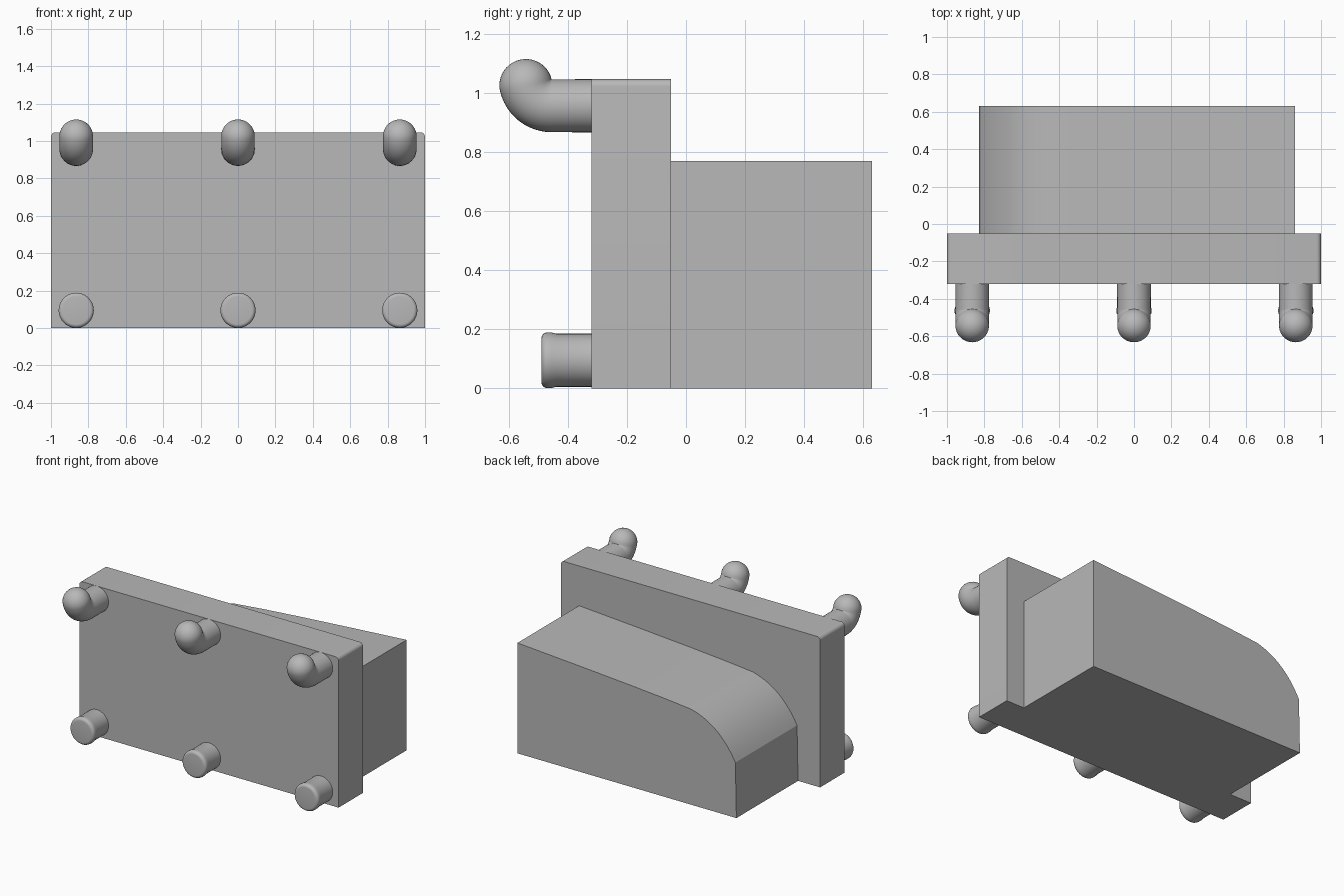
import bpy, bmesh, math
from mathutils import Vector

if "Cube" in bpy.data.objects:
    bpy.data.objects.remove(bpy.data.objects["Cube"], do_unlink=True)

# Single plain grey material
grey = bpy.data.materials.new("plain grey")
grey.use_nodes = True
colour = (0.48, 0.48, 0.48, 1)
grey.diffuse_color = colour
grey.node_tree.nodes["Principled BSDF"].inputs["Base Color"].default_value = colour


def finish(bm, name, angle=20):
    """Turn a bmesh into a named, shaded object."""
    bmesh.ops.recalc_face_normals(bm, faces=bm.faces)
    mesh = bpy.data.meshes.new(name)
    bm.to_mesh(mesh)
    bm.free()
    mesh.materials.append(grey)
    obj = bpy.data.objects.new(name, mesh)
    bpy.context.collection.objects.link(obj)
    bpy.ops.object.select_all(action="DESELECT")
    obj.select_set(True)
    bpy.context.view_layer.objects.active = obj
    bpy.ops.object.shade_smooth_by_angle(angle=math.radians(angle))
    return obj


def extrude_profile(name, points, y0, y1):
    """Extrude an (x, z) outline along y."""
    bm = bmesh.new()
    face = bm.faces.new([bm.verts.new((x, y0, z)) for x, z in points])
    out = bmesh.ops.extrude_face_region(bm, geom=[face])
    moved = [v for v in out["geom"] if isinstance(v, bmesh.types.BMVert)]
    bmesh.ops.translate(bm, verts=moved, vec=(0, y1 - y0, 0))
    return finish(bm, name)


def sweep(name, x, rings, sides=40):
    """Skin rings (y, z, tilt, radius); tilt 0 faces -y, 90 degrees faces up."""
    bm = bmesh.new()
    loops = []
    for y, z, tilt, r in rings:
        up = Vector((0, math.sin(tilt), math.cos(tilt)))
        side = Vector((1, 0, 0))
        centre = Vector((x, y, z))
        turns = [math.tau * i / sides for i in range(sides)]
        loops.append([bm.verts.new(centre + r * (side * math.cos(a) + up * math.sin(a)))
                      for a in turns])
    for a, b in zip(loops, loops[1:]):
        for i in range(sides):
            j = (i + 1) % sides
            bm.faces.new((a[i], a[j], b[j], b[i]))
    bm.faces.new(loops[0])
    bm.faces.new(loops[-1])
    return finish(bm, name, 40)


# Upright plate with small rounded top corners
HALF, TOP, CORNER = 1.0, 1.047, 0.025
plate = [(-HALF, 0), (HALF, 0)]
for cx, start in ((HALF - CORNER, 0), (CORNER - HALF, 90)):
    for i in range(7):
        a = math.radians(start + 15 * i)
        plate.append((cx + CORNER * math.cos(a), TOP - CORNER + CORNER * math.sin(a)))
extrude_profile("upright_plate", plate, -0.32, -0.05)

# Rear block: gently falling top, then a rounded shoulder on one end
p0, p1, p2 = Vector((-0.477, 0.667)), Vector((-0.70, 0.615)), Vector((-0.822, 0.385))
block = [(-0.83, 0), (0.86, 0), (0.86, 0.77), (0.45, 0.742), (0.02, 0.711), (-0.25, 0.689)]
for i in range(17):
    t = i / 16
    block.append(tuple(p0 * (1 - t) ** 2 + p1 * 2 * t * (1 - t) + p2 * t * t))
extrude_profile("rear_block", block, -0.05, 0.63)

# Peg rings: straight shank, thin lip and rounded rim
R, PEG_Z, EDGE = 0.09, 0.095, 0.02
peg = [(-0.31, PEG_Z, 0, R), (-0.44, PEG_Z, 0, R), (-0.455, PEG_Z, 0, R + 0.004)]
for i in range(7):
    a = math.radians(15 * i)
    peg.append((-0.47 - EDGE * math.sin(a), PEG_Z, 0, R + 0.004 - EDGE * (1 - math.cos(a))))

# Hook rings: straight shank, upward bend and ball end
BEND, END = 0.09, math.radians(76)
hook = [(-0.31, 0.957, 0, R)]
for i in range(13):
    a = END * i / 12
    hook.append((-0.455 - BEND * math.sin(a), 0.957 + BEND * (1 - math.cos(a)), a, R - 0.0005))
ey, ez = hook[-1][:2]
for i in range(1, 12):
    a = math.radians(8 * i)
    d = R * math.sin(a)
    hook.append((ey - d * math.cos(END), ez + d * math.sin(END), END, R * math.cos(a)))

for label, x in (("right", -0.865), ("middle", 0), ("left", 0.865)):
    sweep(f"{label}_lower_peg", x, peg)
    sweep(f"{label}_upper_hook", x, hook)
